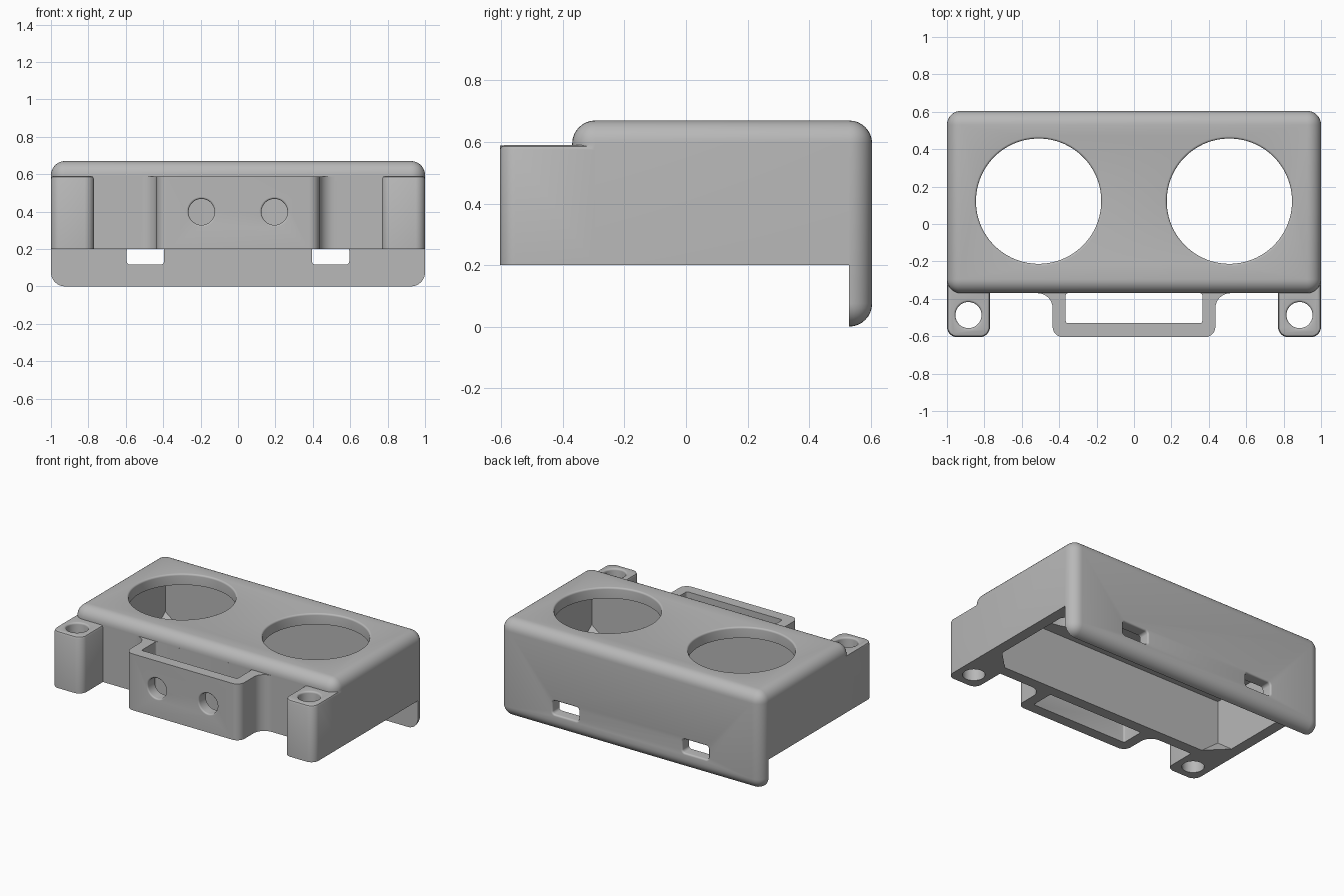
import bpy, bmesh
from math import sin, cos, pi, radians
from mathutils import Matrix, Vector

if "Cube" in bpy.data.objects:
    bpy.data.objects.remove(bpy.data.objects["Cube"])

grey = bpy.data.materials.new("plain_grey")
grey.use_nodes = True
grey.diffuse_color = (0.48, 0.48, 0.48, 1)
grey.node_tree.nodes["Principled BSDF"].inputs["Base Color"].default_value = (0.48, 0.48, 0.48, 1)


def finish(name, bm, matrix=None):
    """Turn a bmesh into a scene object."""
    if matrix:
        bm.transform(matrix)
    bmesh.ops.recalc_face_normals(bm, faces=bm.faces)
    mesh = bpy.data.meshes.new(name)
    bm.to_mesh(mesh)
    bm.free()
    mesh.materials.append(grey)
    obj = bpy.data.objects.new(name, mesh)
    bpy.context.collection.objects.link(obj)
    return obj


def box(name, low, high, bevel=0):
    bm = bmesh.new()
    bmesh.ops.create_cube(bm, size=1)
    low, high = Vector(low), Vector(high)
    for v in bm.verts:
        v.co = (low + high) / 2 + v.co * (high - low)
    if bevel:
        bmesh.ops.bevel(bm, geom=bm.edges[:], offset=bevel, segments=8,
                        profile=0.5, affect='EDGES')
    return finish(name, bm)


def rounded_prism(name, center, half, radius, levels, matrix=None, steps=8):
    """Rounded rectangle lofted through (height, outline offset) levels."""
    bm = bmesh.new()
    rings = []
    for z, off in levels:
        ring = []
        for q, (sx, sy) in enumerate([(1, 1), (-1, 1), (-1, -1), (1, -1)]):
            for i in range(steps):
                # half-step angles keep neighbouring arcs from sharing points
                a = (q + (i + 0.5) / steps) * pi / 2
                ring.append(bm.verts.new((
                    center[0] + sx * (half[0] - radius) + (radius + off) * cos(a),
                    center[1] + sy * (half[1] - radius) + (radius + off) * sin(a), z)))
        rings.append(ring)
    bm.faces.new(rings[0])
    bm.faces.new(rings[-1])
    n = 4 * steps
    for a, b in zip(rings, rings[1:]):
        for i in range(n):
            bm.faces.new((a[i], a[(i + 1) % n], b[(i + 1) % n], b[i]))
    return finish(name, bm, matrix)


def flare(bottom, top, f, count=5):
    """Levels of a cutter whose mouth at height top is filleted by f."""
    arc = [i / count * pi / 2 for i in range(count + 1)]
    return [(bottom, 0)] + [(top - f + f * sin(a), f * (1 - cos(a))) for a in arc] \
        + [(top + 0.05, f)]


def combine(target, tool, operation):
    mod = target.modifiers.new(operation, 'BOOLEAN')
    mod.operation = operation
    mod.solver = 'EXACT'
    mod.object = tool
    bpy.context.view_layer.objects.active = target
    bpy.ops.object.modifier_apply(modifier=mod.name)
    bpy.data.objects.remove(tool)


# Rounded outer shell, including the hanging back plate
housing = box("housing", (-1, -0.37, 0), (1, 0.605, 0.67), 0.075)

# Corner screw posts
for s in (-1, 1):
    post = rounded_prism("post", (s * 0.885, -0.4025), (0.115, 0.2025), 0.055,
                         [(0.1, 0), (0.575, 0), (0.586, -0.005), (0.59, -0.015)])
    combine(housing, post, 'UNION')

# Front pocket with filleted shoulders
half = [(0.53, -0.31), (0.53, -0.37)]
half += [(0.515 - 0.08 * sin(a), -0.45 + 0.08 * cos(a))
         for a in [i / 8 * pi / 2 for i in range(9)]]
half += [(0.38 + 0.055 * cos(a), -0.55 - 0.055 * sin(a))
         for a in [i / 8 * pi / 2 for i in range(9)]]
outline = half + [(-x, y) for x, y in reversed(half)]
bm = bmesh.new()
base = bm.faces.new([bm.verts.new((x, y, 0.1)) for x, y in outline])
ext = bmesh.ops.extrude_face_region(bm, geom=[base], use_keep_orig=True)["geom"]
bmesh.ops.translate(bm, vec=(0, 0, 0.488),
                    verts=[g for g in ext if isinstance(g, bmesh.types.BMVert)])
combine(housing, finish("pocket", bm), 'UNION')

# Open underside: step below the box, then the inner cavity
combine(housing, box("step", (-1.2, -0.8, -0.2), (1.2, 0.53, 0.2)), 'DIFFERENCE')
combine(housing, box("cavity", (-0.925, -0.295, 0.1), (0.925, 0.53, 0.595)), 'DIFFERENCE')

# Pocket slot
slot = rounded_prism("slot", (0, -0.45), (0.365, 0.08), 0.012, [(0.1, 0), (0.8, 0)])
combine(housing, slot, 'DIFFERENCE')

to_front = Matrix.Rotation(radians(90), 4, 'X')    # local z becomes -y
to_back = Matrix.Rotation(radians(-90), 4, 'X')    # local z becomes +y
for s in (-1, 1):
    cutters = [
        # Large round top openings
        rounded_prism("opening", (s * 0.51, 0.122), (0.335, 0.335), 0.335,
                      flare(0.4, 0.67, 0.012), steps=20),
        # Screw holes in the posts
        rounded_prism("screw_hole", (s * 0.885, -0.487), (0.07, 0.07), 0.07,
                      flare(0.1, 0.59, 0.012)),
        # Round holes in the pocket front
        rounded_prism("front_hole", (s * 0.195, 0.398), (0.07, 0.07), 0.07,
                      flare(0.45, 0.605, 0.01), to_front),
        # Strap slots in the back plate
        rounded_prism("strap_slot", (s * 0.495, -0.163), (0.1, 0.047), 0.02,
                      flare(0.45, 0.605, 0.012), to_back),
    ]
    for cutter in cutters:
        combine(housing, cutter, 'DIFFERENCE')

# Small pyramid gussets in the inner corners
for sx, side in ((-1, "right"), (1, "left")):
    for y, dy, end in ((-0.295, 1, "front"), (0.53, -1, "back")):
        bm = bmesh.new()
        x, leg = sx * 0.925, 0.13
        pts = [(x, y, 0.2), (x - sx * leg, y, 0.2), (x, y + dy * leg, 0.2), (x, y, 0.3)]
        bmesh.ops.convex_hull(bm, input=[bm.verts.new(p) for p in pts])
        finish(f"{end}_{side}_gusset", bm)

bpy.ops.object.select_all(action='DESELECT')
housing.select_set(True)
bpy.context.view_layer.objects.active = housing
bpy.ops.object.shade_smooth_by_angle(angle=radians(30))
